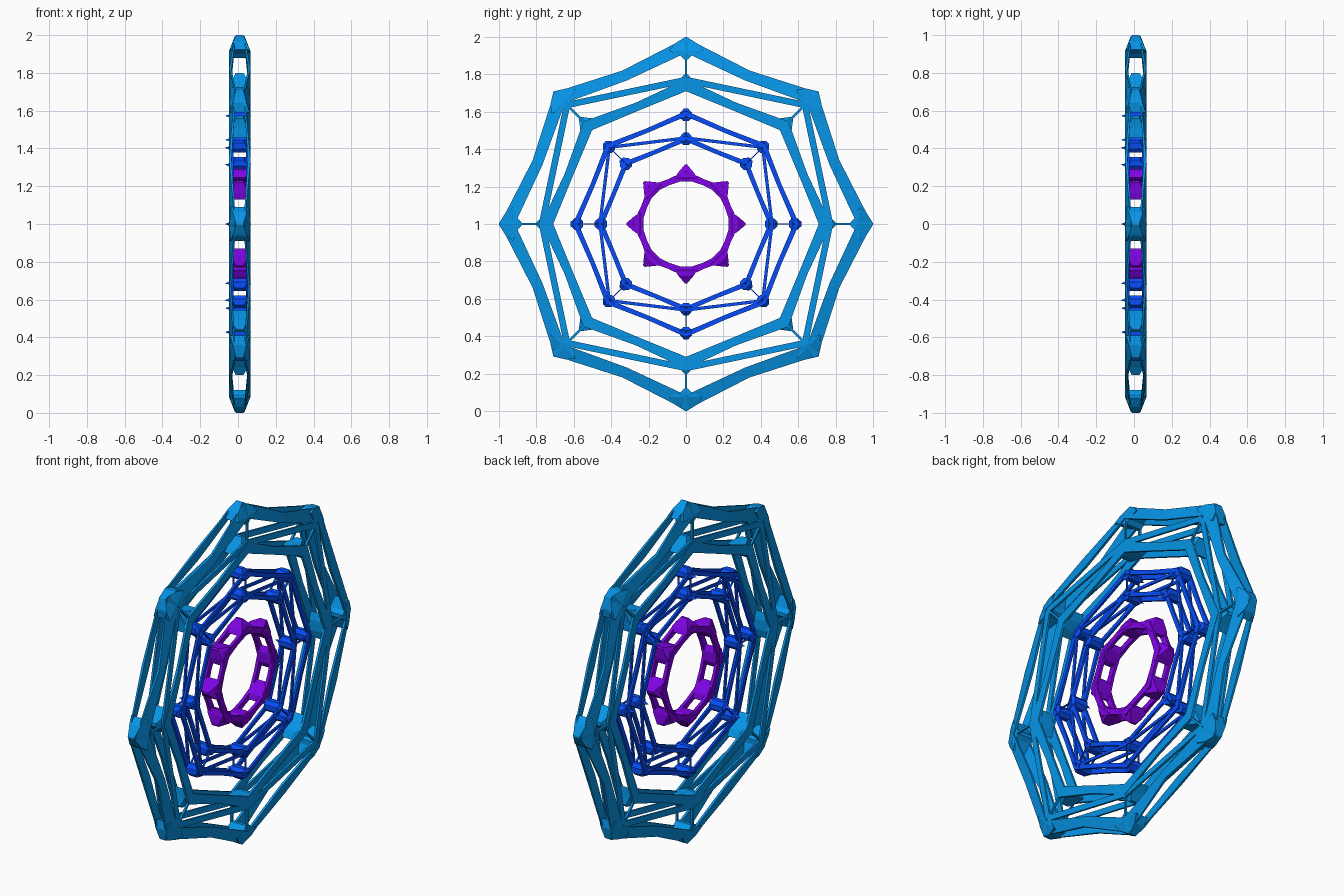
import bpy, bmesh
from math import sin, cos, pi

if "Cube" in bpy.data.objects:
    bpy.data.objects.remove(bpy.data.objects["Cube"])

N = 8
STEP = 2 * pi / N
SHIFT = .009  # rings sit slightly to +x, spikes keep the model centred


def pt(r, a, t=0.0):
    """Point in the ring plane (y, z): radius r at angle a, shifted t along the tangent."""
    return (r * sin(a) + t * cos(a), 1 + r * cos(a) - t * sin(a))


def plate(bm, outline, x0, x1, taper=()):
    """Flat outline in y-z, given thickness along x; taper pulls listed points towards x = 0."""
    k = [.45 if i in taper else 1 for i in range(len(outline))]
    lo = [bm.verts.new((x0 * s, y, z)) for s, (y, z) in zip(k, outline)]
    hi = [bm.verts.new((x1 * s, y, z)) for s, (y, z) in zip(k, outline)]
    n = len(lo)
    if taper:  # split at the middle, keeps faces clean
        for q in ((0, 1, 4, 5), (1, 2, 3, 4)):
            bm.faces.new([lo[i] for i in q])
            bm.faces.new([hi[i] for i in reversed(q)])
    else:
        bm.faces.new(lo)
        bm.faces.new(hi[::-1])
    for i in range(n):
        j = (i + 1) % n
        bm.faces.new((lo[i], hi[i], hi[j], lo[j]))


def sides(bm, outline, x0, x1, taper=()):
    """The same plate on both sides of the ring."""
    plate(bm, outline, x0, x1, taper)
    plate(bm, outline, -x1, -x0, taper)


def node(bm, a, sections):
    """Faceted corner block lofted along the radius: (r, half tangent, half x)."""
    prev = None
    for r, t, x in sections:
        ring = []
        for sx, st in ((-1, -1), (1, -1), (1, 1), (-1, 1)):
            y, z = pt(r, a, st * t)
            ring.append(bm.verts.new((sx * x, y, z)))
        if prev:
            for i in range(4):
                j = (i + 1) % 4
                bm.faces.new((prev[i], prev[j], ring[j], ring[i]))
        else:
            bm.faces.new(ring)
        prev = ring
    bm.faces.new(prev[::-1])


def ring_bars(bm, k, ends, mids, x0, x1, taper=()):
    """Bar from corner k to the next one, pinched at its middle."""
    a, b = k * STEP, (k + 1) * STEP
    m = (a + b) / 2
    sides(bm, [pt(ends[0], a), pt(mids[0], m), pt(ends[0], b),
               pt(ends[1], b), pt(mids[1], m), pt(ends[1], a)], x0, x1, taper)


def strut(bm, p, q, w, x0, x1):
    """Straight thin bar between two points."""
    dy, dz = q[0] - p[0], q[1] - p[1]
    d = (dy * dy + dz * dz) ** 0.5
    ny, nz = -dz / d * w / 2, dy / d * w / 2
    sides(bm, [(p[0] + ny, p[1] + nz), (q[0] + ny, q[1] + nz),
               (q[0] - ny, q[1] - nz), (p[0] - ny, p[1] - nz)], x0, x1)


def braces(bm, r_in, r_out, w, post, x0, x1):
    """Diagonals from inner axis corners to outer diagonal corners, plus radial posts."""
    for k in range(N):
        a = k * STEP
        strut(bm, pt(r_in, a), pt(r_out, a), post, x0, x1)
        if k % 2 == 0:
            for s in (-1, 1):
                strut(bm, pt(r_in, a), pt(r_out, a + s * STEP), w, x0, x1)


def finish(bm, name, color):
    bmesh.ops.recalc_face_normals(bm, faces=bm.faces)
    bmesh.ops.translate(bm, verts=bm.verts, vec=(SHIFT, 0, 0))
    me = bpy.data.meshes.new(name)
    bm.to_mesh(me)
    bm.free()
    mat = bpy.data.materials.new(name + "_color")
    mat.diffuse_color = (*color, 1)
    mat.use_nodes = True
    mat.node_tree.nodes["Principled BSDF"].inputs["Base Color"].default_value = mat.diffuse_color
    me.materials.append(mat)
    bpy.context.collection.objects.link(bpy.data.objects.new(name, me))


# outer ring: two nested octagon frames with braces
bm = bmesh.new()
for k in range(N):
    a = k * STEP
    node(bm, a, [(1.0, .004, .02), (.965, .06, .036), (.925, .09, .052),
                 (.90, .03, .052), (.88, .01, .05)])
    node(bm, a, [(.80, .01, .02), (.76, .04, .042), (.72, .075, .052), (.708, .03, .05)])
    ring_bars(bm, k, (.995, .915), (.888, .830), .043, .057, (0, 2))
    ring_bars(bm, k, (.775, .71), (.702, .657), .043, .057)
braces(bm, .77, .90, .034, .012, .043, .055)
finish(bm, "outer_ring", (.002, .30, .80))

# middle ring: slender frames with chunky corner blocks
bm = bmesh.new()
for k in range(N):
    a = k * STEP
    for r in (.582, .455):
        node(bm, a, [(r + .035, .012, .024), (r + .012, .032, .042),
                     (r - .014, .034, .052), (r - .032, .014, .042)])
        # small side spikes
        for s in (-1, 1):
            y, z = pt(r - .01, a)
            tip = bm.verts.new((s * .070 - SHIFT, y, z))
            base = [bm.verts.new((s * .042, *pt(r - .01 + dr, a, t)))
                    for dr, t in ((.014, 0), (-.01, .014), (-.01, -.014))]
            bm.faces.new(base)
            for i in range(3):
                bm.faces.new((base[i], base[(i + 1) % 3], tip))
    ring_bars(bm, k, (.605, .575), (.553, .529), .033, .046)
    ring_bars(bm, k, (.470, .441), (.430, .407), .033, .046)
braces(bm, .46, .58, .017, .005, .034, .044)
finish(bm, "middle_ring", (.002, .075, .95))

# inner ring: pointed corners joined by short curved bars
bm = bmesh.new()
for k in range(N):
    a = k * STEP
    node(bm, a, [(.318, .006, .02), (.275, .042, .048), (.245, .06, .054), (.228, .03, .045)])
    ring_bars(bm, k, (.285, .238), (.258, .226), .034, .052)
finish(bm, "inner_ring", (.21, .001, .78))
